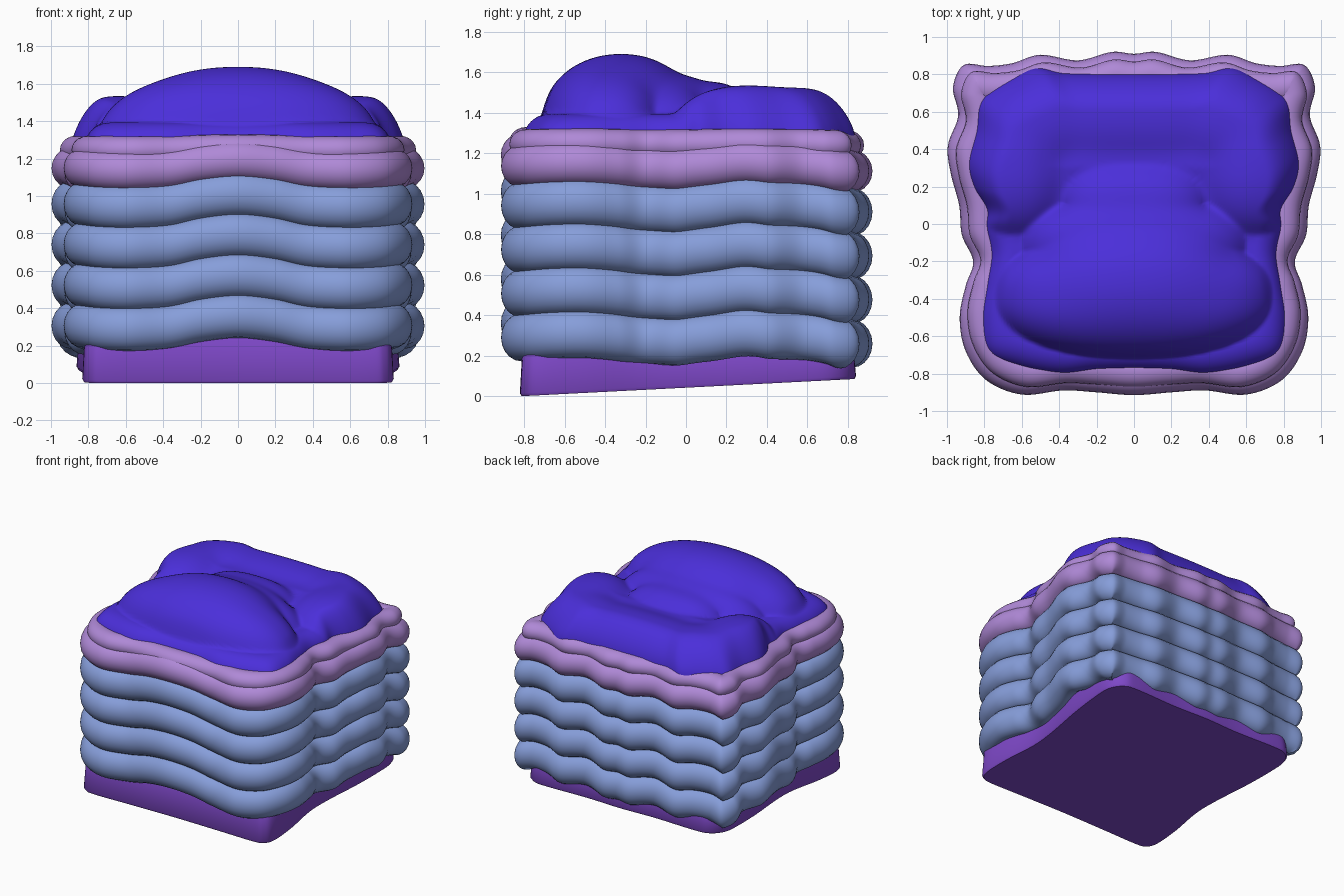
import bpy, bmesh, math
from mathutils import Vector

if "Cube" in bpy.data.objects:
    bpy.data.objects.remove(bpy.data.objects["Cube"])


def material(name, rgb):
    m = bpy.data.materials.new(name)
    m.diffuse_color = (*rgb, 1)
    m.use_nodes = True
    m.node_tree.nodes["Principled BSDF"].inputs["Base Color"].default_value = m.diffuse_color
    return m


VIOLET = material("violet", (0.07, 0.028, 0.70))
PINK = material("pink", (0.43, 0.25, 0.68))
BLUE = material("blue", (0.24, 0.34, 0.70))
PURPLE = material("purple", (0.21, 0.065, 0.58))


def outline(half, steps=8):
    """Mirror a right-half outline (front centre to back centre), smooth it into a closed loop."""
    pts = [Vector(p) for p in half]
    pts += [Vector((-p[0], *p[1:])) for p in half[-2:0:-1]]
    n, out = len(pts), []
    for i in range(n):
        a, b, c, d = (pts[(i + k) % n] for k in (-1, 0, 1, 2))
        for s in range(steps):
            t = s / steps
            out.append(0.5 * (2 * b + (c - a) * t + (2 * a - 5 * b + 4 * c - d) * t * t
                              + (3 * b - a - 3 * c + d) * t ** 3))
    return out


def loft(name, rings, mat, close=False, angle=50):
    """Skin a list of equally long closed rings."""
    bm = bmesh.new()
    vs = [[bm.verts.new(p) for p in r] for r in rings]
    n = len(rings[0])
    pairs = list(zip(vs, vs[1:])) + ([(vs[-1], vs[0])] if close else [])
    for a, b in pairs:
        for i in range(n):
            j = (i + 1) % n
            bm.faces.new((a[i], a[j], b[j], b[i]))
    if not close:
        bm.faces.new(vs[0])
        bm.faces.new(vs[-1])
    bmesh.ops.recalc_face_normals(bm, faces=bm.faces)
    me = bpy.data.meshes.new(name)
    bm.to_mesh(me)
    bm.free()
    ob = bpy.data.objects.new(name, me)
    bpy.context.collection.objects.link(ob)
    me.materials.append(mat)
    bpy.context.view_layer.objects.active = ob
    ob.select_set(True)
    bpy.ops.object.shade_smooth_by_angle(angle=math.radians(angle))
    ob.select_set(False)
    return ob


# Wavy outer edge of one layer: x, y, height offset
EDGE = outline([(0, -.915, .065), (.2, -.9, .045), (.38, -.89, .005), (.6, -.912, -.005),
                (.79, -.835, 0), (.9, -.68, .01), (.932, -.5, .012), (.9, -.33, 0),
                (.86, -.2, -.018), (.92, -.06, -.025), (.935, .1, -.005), (.98, .27, .02),
                (.995, .42, .008), (.94, .58, 0), (.968, .73, -.03), (.91, .85, -.04),
                (.78, .845, -.02), (.65, .86, -.02), (.5, .905, -.035), (.3, .875, -.01),
                (.12, .92, -.035), (0, .91, -.03)])


def layer(name, z, mat, scale=1.0, wave=1.0, rh=.1, rv=.118, sides=20):
    """Soft roll that follows the layer edge; it thins where the edge dips inward."""
    n = len(EDGE)
    rings = []
    for k in range(sides):
        a = 2 * math.pi * k / sides
        ring = []
        for i, p in enumerate(EDGE):
            t = EDGE[(i + 3) % n] - EDGE[i - 3]
            nrm = Vector((t.y, -t.x, 0)).normalized()
            q = Vector((p.x * scale, p.y * scale, z + p.z * wave))
            ring.append(q + nrm * rh * (math.cos(a) - 1) + Vector((0, 0, rv * math.sin(a))))
        rings.append(ring)
    return loft(name, rings, mat, close=True, angle=80)


for i in range(4):
    layer(f"blue_layer_{i + 1}", .295 + .217 * i, BLUE)
layer("pink_layer_lower", 1.14, PINK, wave=.8, rv=.105)
layer("pink_layer_upper", 1.245, PINK, scale=.955, wave=.15, rh=.085, rv=.075)

# Base block with clipped corners and a slanted underside, running up inside the layers
base = outline([(0, -.81), (.4, -.815), (.7, -.82), (.79, -.8), (.83, -.72), (.825, -.5),
                (.79, -.22), (.8, 0), (.84, .3), (.86, .55), (.855, .72), (.78, .82),
                (.65, .84), (.3, .83), (0, .84)], 6)
bottom = [Vector((p.x, p.y, .051 * (p.y + .82))) for p in base]
rings = [[Vector((p.x * .99, p.y * .99, p.z)) for p in bottom],
         [p + Vector((0, 0, .015)) for p in bottom],
         [Vector((p.x * .985, p.y * .985, .24)) for p in base],
         [Vector((p.x * .91, p.y * .91, .36)) for p in base],
         [Vector((p.x * .91, p.y * .91, 1.22)) for p in base]]
loft("base_block", rings, PURPLE)

# Soft mounds of the top: centre x, y, radius x, y, bottom, top, squareness
MOUNDS = [(0, -.38, .74, .34, 1.33, 1.67, 2.3),
          (0, -.3, .56, .34, 1.37, 1.69, 2.2),
          (0, -.1, .6, .27, 1.34, 1.60, 2.2),
          (0, .08, .38, .24, 1.40, 1.56, 2.6),
          (.64, .3, .28, .36, 1.33, 1.54, 2.2),
          (.55, .56, .32, .3, 1.33, 1.525, 2.2),
          (0, .6, .8, .27, 1.33, 1.515, 2.4)]


def top_height(x, y):
    x = abs(x)
    floor = 1.40 + .08 * max(0, min(1, (y + .1) / .4)) * max(0, min(1, (.75 - x) / .3))
    hs = [floor]
    for cx, cy, rx, ry, lo, hi, e in MOUNDS:
        d = abs((x - cx) / rx) ** e + abs((y - cy) / ry) ** e
        if d < 1:
            hs.append(lo + (hi - lo) * math.sqrt(1 - d))
    # soft maximum keeps the folds rounded
    return math.log(sum(math.exp(45 * h) for h in hs)) / 45 - .006


TOP = outline([(0, -.785), (.2, -.79), (.4, -.805), (.62, -.765), (.78, -.69), (.82, -.52),
               (.795, -.33), (.77, -.17), (.795, -.02), (.79, .08), (.86, .2), (.89, .33),
               (.85, .5), (.835, .64), (.77, .71), (.65, .78), (.52, .835), (.38, .81),
               (.18, .805), (0, .805)])
rings = []
N = 60
for k in range(N + 1):
    s = max(.004, math.sin(math.pi / 2 * k / N))
    ring = []
    for p in TOP:
        x, y = p.x * s, p.y * s
        # longer roll-off towards the back
        w = .16 + .12 * max(0, p.y)
        e = max(0, (s - 1 + w) / w)
        f = math.sqrt(max(0, 1 - e * e))
        ring.append(Vector((x, y, 1.26 + (top_height(x, y) - 1.26) * f)))
    rings.append(ring)
rings.append([Vector((p.x * .98, p.y * .98, 1.2)) for p in TOP])
loft("soft_top", rings, VIOLET, angle=80)
